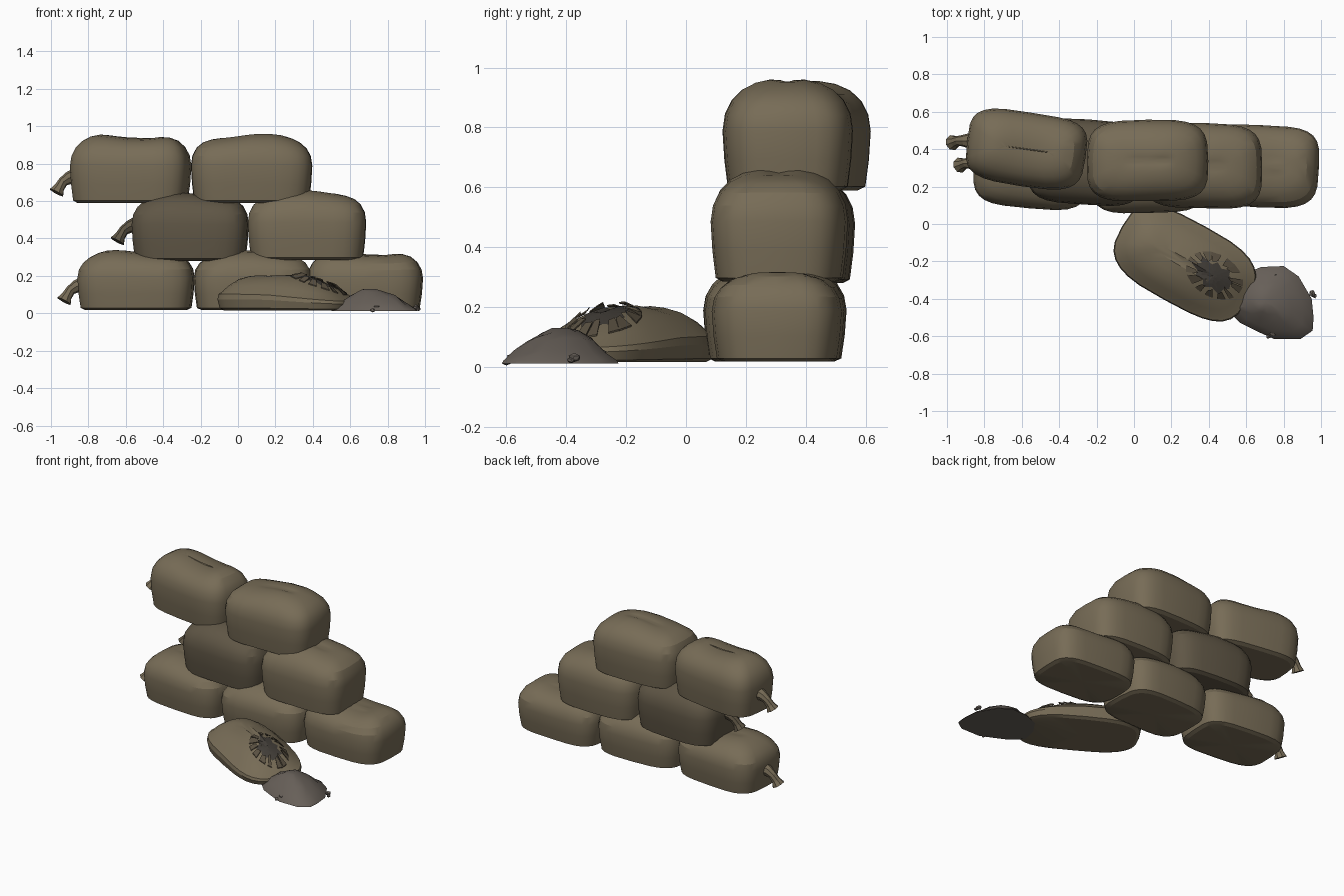
import bpy, bmesh, math, random
from mathutils import Vector, Matrix
from mathutils.bvhtree import BVHTree

if "Cube" in bpy.data.objects:
    bpy.data.objects.remove(bpy.data.objects["Cube"])

random.seed(4)


def material(name, rgb):
    m = bpy.data.materials.new(name)
    m.diffuse_color = (*rgb, 1)
    m.use_nodes = True
    m.node_tree.nodes["Principled BSDF"].inputs["Base Color"].default_value = m.diffuse_color
    return m


CLOTH = material("burlap", (0.185, 0.150, 0.094))
DARK_CLOTH = material("damp_burlap", (0.115, 0.093, 0.06))
TORN = material("torn_edge", (0.10, 0.08, 0.053))
HOLE = material("inside", (0.055, 0.048, 0.04))
SAND = material("spilled_sand", (0.135, 0.115, 0.098))


def finish(name, bm, mat, smooth=None):
    bmesh.ops.recalc_face_normals(bm, faces=bm.faces)
    me = bpy.data.meshes.new(name)
    bm.to_mesh(me)
    bm.free()
    ob = bpy.data.objects.new(name, me)
    bpy.context.collection.objects.link(ob)
    me.materials.append(mat)
    if smooth:
        bpy.context.view_layer.objects.active = ob
        ob.select_set(True)
        bpy.ops.object.shade_smooth_by_angle(angle=math.radians(smooth))
        ob.select_set(False)
    return ob


def loft(rings, cap_start=True, cap_end=True):
    bm = bmesh.new()
    vs = [[bm.verts.new(p) for p in r] for r in rings]
    n = len(vs[0])
    for a, b in zip(vs, vs[1:]):
        for i in range(n):
            j = (i + 1) % n
            bm.faces.new((a[i], a[j], b[j], b[i]))
    for ring, use in ((vs[0], cap_start), (vs[-1], cap_end)):
        if use:
            c = bm.verts.new(sum((v.co for v in ring), Vector()) / n)
            for i in range(n):
                bm.faces.new((ring[i], ring[(i + 1) % n], c))
    return bm


def plan(hx, hy, power, n=28):
    pts = []
    for i in range(n):
        t = 2 * math.pi * i / n
        c, s = math.cos(t), math.sin(t)
        pts.append((hx * math.copysign(abs(c) ** (2 / power), c),
                    hy * math.copysign(abs(s) ** (2 / power), s)))
    return pts


# Height fraction and inset from the widest outline
FULL = [(0, .04), (.035, .017), (.28, .006), (.55, 0), (.7, .008), (.82, .03),
        (.91, .065), (.965, .11), (.99, .16), (.985, .195)]
SLACK = [(0, .03), (.06, .01), (.3, 0), (.44, .005), (.5, .02), (.68, .055),
         (.84, .10), (.94, .15), (1, .20)]


def bag(name, x, y, z, hx, hy, h, deg, mat=CLOTH, levels=FULL, slump=0, power=3.8):
    rot = Matrix.Translation((x, y, z)) @ Matrix.Rotation(math.radians(deg), 4, 'Z')
    ph = random.uniform(0, 6)
    rings = []
    for f, inset in levels:
        ring = []
        for px, py in plan(hx - inset, hy - inset, power - 4 * inset):
            drop = slump * max(0, px + .05) / hx
            sag = .012 * f ** 3 * math.cos(px * 13 + ph) - .004
            k = 1 + .012 * math.sin(px * 9 + py * 7 + ph)
            ring.append(rot @ Vector((px * k, py * k, h * f * (1 - drop) + sag * f)))
        rings.append(ring)
    return finish(name, loft(rings), mat, 22)


# Stacked bags
bag("bottom_bag_left", -.545, .305, .018, .315, .222, .315, -4)
bag("bottom_bag_middle", .075, .285, .018, .315, .228, .315, 2)
bag("bottom_bag_right", .68, .31, .018, .312, .22, .31, -2)
bag("middle_bag_left", -.255, .33, .28, .315, .228, .362, -3, DARK_CLOTH)
bag("middle_bag_right", .368, .31, .285, .318, .228, .37, -1)
bag("top_bag_left", -.575, .40, .59, .322, .198, .362, -8)
bag("top_bag_right", .072, .338, .59, .322, .218, .366, 0)


# Tied necks drooping from the left ends
def neck(name, path, radii, mat):
    path = [Vector(p) for p in path]
    rings = []
    for i, (p, r) in enumerate(zip(path, radii)):
        d = path[min(i + 1, len(path) - 1)] - path[max(i - 1, 0)]
        q = d.to_track_quat('Z', 'Y')
        rings.append([p + q @ Vector((r * math.cos(k * math.pi / 4),
                                      r * math.sin(k * math.pi / 4), 0)) for k in range(8)])
    finish(name, loft(rings), mat)


for name, x, y, z, mat in (("bottom_neck", -.845, .325, .155, CLOTH),
                           ("middle_neck", -.56, .34, .475, DARK_CLOTH),
                           ("top_neck", -.885, .445, .735, CLOTH)):
    neck(name, [(x + .03, y, z), (x - .02, y, z - .012), (x - .05, y, z - .032),
                (x - .07, y - .005, z - .062), (x - .085, y - .01, z - .09)],
         [.05, .034, .027, .029, .042], mat)

# Slack torn bag in front
ANG = -30
torn = bag("torn_bag", .272, -.21, .016, .385, .225, .2, ANG, CLOTH, SLACK, .38, 3.2)
tree = BVHTree.FromPolygons([v.co.copy() for v in torn.data.vertices],
                            [list(p.vertices) for p in torn.data.polygons])
turn = Matrix.Rotation(math.radians(ANG), 3, 'Z')


def on_bag(u, v, lift):
    p = turn @ Vector((u, v, 0)) + Vector((.43, -.275, 0))
    hit = tree.ray_cast(Vector((p.x, p.y, 1)), Vector((0, 0, -1)))[0]
    return Vector((p.x, p.y, (hit.z if hit else .1) + lift))


# Jagged opening draped on the bag
N = 18
edge = [random.uniform(.72, 1.0) if i % 2 else random.uniform(.5, .7) for i in range(N)]
rings = []
for k in (1, .7, .4, .15):
    rings.append([on_bag(.15 * k * edge[i] * math.cos(2 * math.pi * i / N),
                         .095 * k * edge[i] * math.sin(2 * math.pi * i / N), .004)
                  for i in range(N)])
finish("tear_opening", loft(rings, False, True), HOLE)

# Curled cloth flaps around the opening
bm = bmesh.new()
for i in range(14):
    t = 2 * math.pi * i / 14 + random.uniform(-.12, .12)
    w = random.uniform(.1, .2)
    inner = random.uniform(.45, .7)
    quad = []
    for a, r, lift in ((t - w, 1.0, .002), (t + w, 1.0, .002),
                       (t + w * .9, inner, .014), (t - w * .7, inner + .1, .018)):
        quad.append(on_bag(.165 * r * math.cos(a), .115 * r * math.sin(a), lift))
    top = [bm.verts.new(q + Vector((0, 0, .005))) for q in quad]
    low = [bm.verts.new(q) for q in quad]
    bm.faces.new(top)
    bm.faces.new(low[::-1])
    for a in range(4):
        b = (a + 1) % 4
        bm.faces.new((top[a], low[a], low[b], top[b]))
finish("torn_flaps", bm, TORN)

# Spilled sand mound
outline = [(.96, -.50), (.95, -.40), (.88, -.28), (.80, -.225), (.68, -.23), (.58, -.27),
           (.52, -.36), (.50, -.46), (.57, -.53), (.66, -.575), (.75, -.615), (.89, -.615),
           (.955, -.57)]
peak = Vector((.70, -.42, 0))
rings = []
for k, z in ((1, .012), (.97, .022), (.78, .05), (.55, .09), (.32, .118), (.14, .13)):
    rings.append([peak.lerp(Vector((px, py, 0)), k) +
                  Vector((0, 0, z + (random.uniform(-.008, .008) if .2 < k < .9 else 0)))
                  for px, py in outline])
finish("sand_mound", loft(rings), SAND, 30)

# Loose clods
for i, (x, y, z, r) in enumerate(((.952, -.372, .03, .022), (.745, -.575, .03, .026),
                                  (.75, -.285, .045, .022), (.965, -.385, .022, .014),
                                  (.72, -.60, .016, .016))):
    bm = bmesh.new()
    bmesh.ops.create_icosphere(bm, subdivisions=1, radius=r)
    for v in bm.verts:
        v.co *= random.uniform(.75, 1.05)
        v.co.z *= .75
        v.co += Vector((x, y, z))
    finish(f"clod_{i + 1}", bm, SAND)
